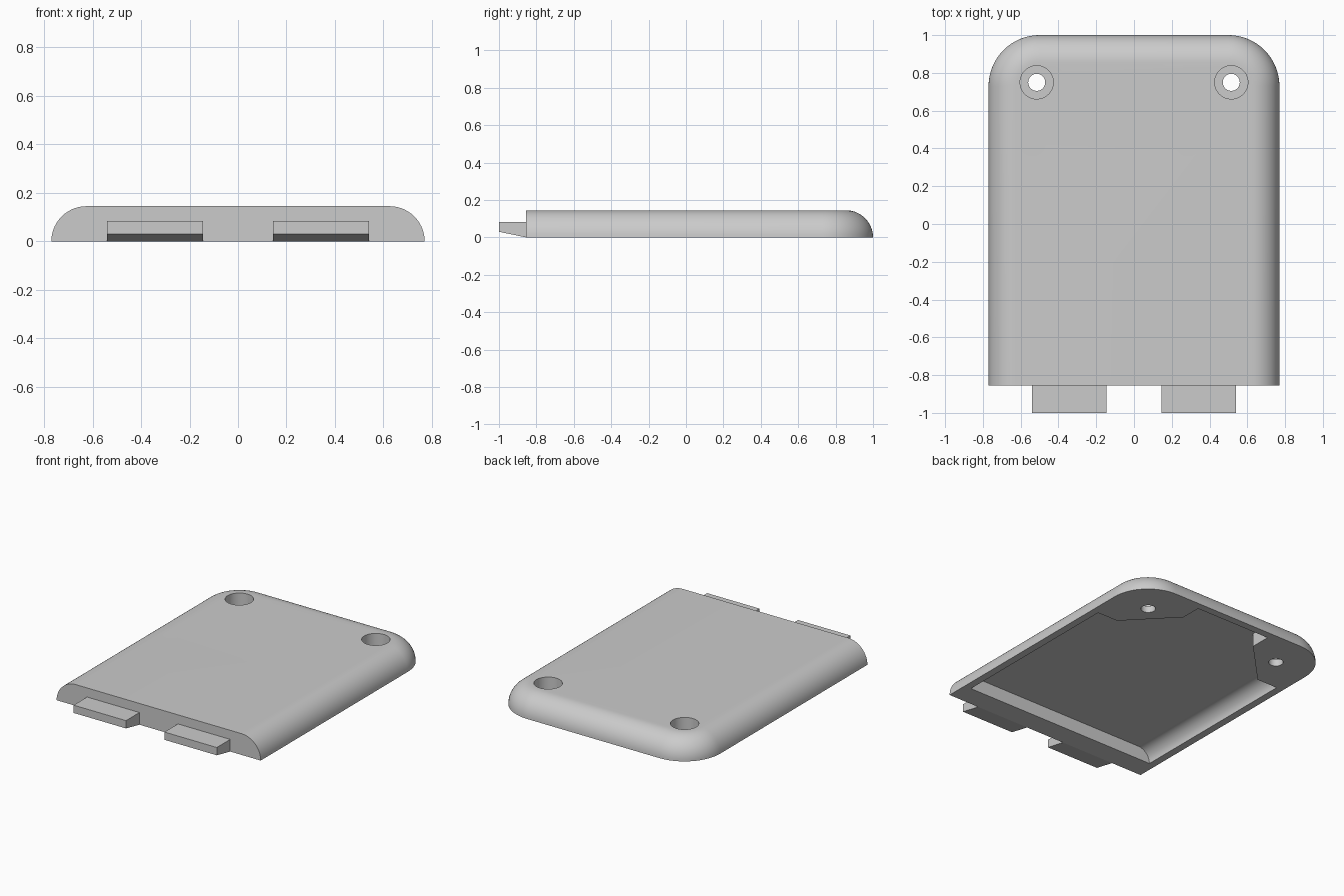
import bpy, bmesh, math

cube = bpy.data.objects.get("Cube")
if cube:
    bpy.data.objects.remove(cube, do_unlink=True)

GREY = (0.6, 0.6, 0.6, 1)
plastic = bpy.data.materials.new("grey plastic")
plastic.use_nodes = True
plastic.diffuse_color = GREY
plastic.node_tree.nodes["Principled BSDF"].inputs["Base Color"].default_value = GREY


def loft(name, rings):
    """Skin a stack of equal-length point rings and cap both ends."""
    bm = bmesh.new()
    loops = [[bm.verts.new(p) for p in ring] for ring in rings]
    for low, high in zip(loops, loops[1:]):
        for i in range(len(low)):
            j = (i + 1) % len(low)
            bm.faces.new((low[i], low[j], high[j], high[i]))
    bm.faces.new(loops[0][::-1])
    bm.faces.new(loops[-1])
    bmesh.ops.recalc_face_normals(bm, faces=bm.faces)
    mesh = bpy.data.meshes.new(name)
    bm.to_mesh(mesh)
    bm.free()
    obj = bpy.data.objects.new(name, mesh)
    bpy.context.collection.objects.link(obj)
    mesh.materials.append(plastic)
    return obj


def outline(inset, front, z, steps=16):
    """Plan outline with a square front and two rounded back corners."""
    half, back, radius = 0.77 - inset, 1 - inset, 0.27 - inset
    points = [(-half, front, z), (half, front, z)]
    for side in (0, 1):
        cx = (half - radius) * (1 - 2 * side)
        for i in range(steps + 1):
            a = math.pi / 2 * (side + i / steps)
            points.append((cx + radius * math.cos(a),
                           back - radius + radius * math.sin(a), z))
    return points


def dome(name, wall, front, radius, base=None, steps=14):
    """Shell shape whose sides and back curve over into a flat top."""
    rings = [] if base is None else [outline(wall, front, base)]
    for i in range(steps + 1):
        a = math.pi / 2 * i / steps
        rings.append(outline(wall + radius * (1 - math.cos(a)), front, radius * math.sin(a)))
    return loft(name, rings)


def prism(name, points, low, high):
    return loft(name, [[(x, y, z) for x, y in points] for z in (low, high)])


def cylinder(name, x, y, radius, low, high, sides=48):
    ring = [(x + radius * math.cos(math.tau * i / sides),
             y + radius * math.sin(math.tau * i / sides)) for i in range(sides)]
    return prism(name, ring, low, high)


def cut(target, cutter):
    """Subtract the cutter from the target and discard it."""
    cutter.hide_render = True
    bpy.context.view_layer.objects.active = target
    mod = target.modifiers.new("cut", "BOOLEAN")
    mod.operation = "DIFFERENCE"
    mod.solver = "EXACT"
    mod.object = cutter
    bpy.ops.object.modifier_apply(modifier=mod.name)
    bpy.data.objects.remove(cutter, do_unlink=True)


# Cover shell and the hollow below it
cover = dome("cover", 0, -0.855, 0.145)
hollow = dome("hollow", 0.05, -0.71, 0.09, base=-0.05)

# Solid screw corners left standing in the hollow
for s in (-1, 1):
    corner = [(0.567, 0.513), (0.28, 0.81), (0.28, 1.1), (0.9, 1.1), (0.9, 0.513)]
    cut(hollow, prism("screw_corner", [(s * x, y) for x, y in corner], -0.1, 0.2))
cut(cover, hollow)

# Counterbored screw holes
for s in (-1, 1):
    cut(cover, cylinder("screw_hole", s * 0.515, 0.75, 0.045, -0.1, 0.3))
    cut(cover, cylinder("counterbore", s * 0.515, 0.75, 0.088, 0.045, 0.3))

bpy.ops.object.select_all(action="DESELECT")
cover.select_set(True)
bpy.context.view_layer.objects.active = cover
bpy.ops.object.shade_smooth_by_angle(angle=math.radians(30))

# Front locating tabs with a sloped underside
side = [(-0.855, 0), (-0.855, 0.083), (-1, 0.083), (-1, 0.03)]
for label, s in (("left", 1), ("right", -1)):
    loft(label + "_tab", [[(s * x, y, z) for y, z in side] for x in (0.145, 0.54)])
